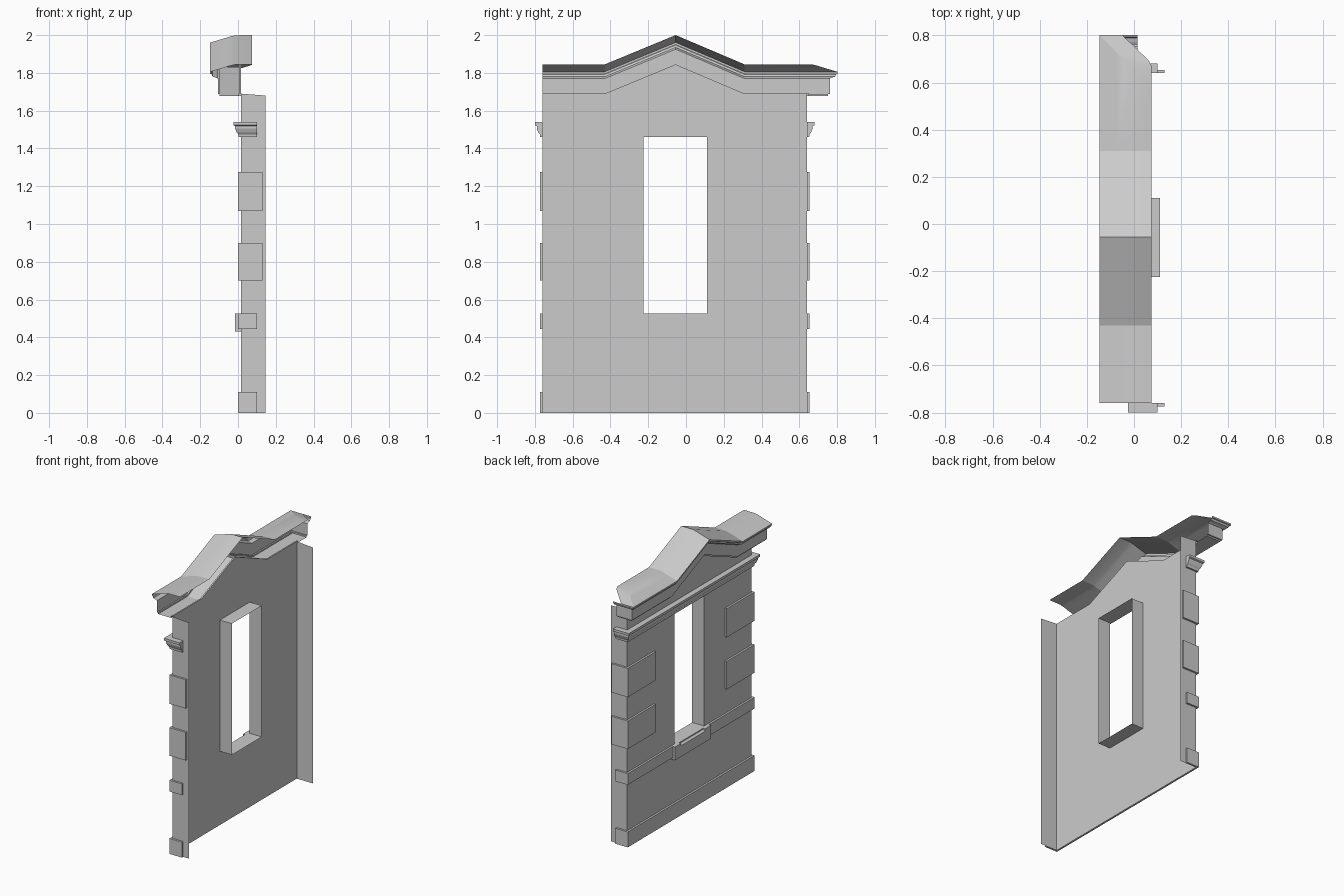
import bpy, math

if "Cube" in bpy.data.objects:
    bpy.data.objects.remove(bpy.data.objects["Cube"])

XF, Y0, Y1 = 0.015, -0.76, 0.64      # facade plane and wall ends
WY0, WY1, WZ0, WZ1 = -0.225, 0.11, 0.525, 1.46   # window opening
G0, GP, G1, LIFT = -0.43, -0.055, 0.31, 0.155    # gable feet, peak, rise
EAVE = 1.69


def make(name, verts, faces):
    me = bpy.data.meshes.new(name)
    me.from_pydata(verts, [], faces)
    me.validate()
    ob = bpy.data.objects.new(name, me)
    bpy.context.collection.objects.link(ob)
    return ob


def sweep(name, profile, stations, cap=True):
    """Sweep a (projection, height) profile through mitred stations."""
    n = len(profile)
    verts = [s(d, z) for s in stations for d, z in profile]
    faces = [(i * n + j, i * n + j + 1, (i + 1) * n + j + 1, (i + 1) * n + j)
             for i in range(len(stations) - 1) for j in range(n - 1)]
    if cap:
        last = (len(stations) - 1) * n
        faces += [tuple(reversed(range(n))), tuple(range(last, last + n))]
    return make(name, verts, faces)


def front(y, lift=0.0):
    return lambda d, z: (XF - d, y, z + lift)


def side_a(x):
    return lambda d, z: (x, Y0 - d, z)


def side_b(x):
    return lambda d, z: (x, Y1 + d, z)


def corner_a(d, z):
    return (XF - d, Y0 - d, z)


def corner_b(d, z):
    return (XF - d, Y1 + d, z)


def strip(d, z0, z1):
    return [(0, z0), (d, z0), (d, z1), (0, z1)]


# Gabled wall sheet with window opening
def gable_z(y):
    return EAVE + LIFT * max(0, min((y - G0) / (GP - G0), (G1 - y) / (G1 - GP)))


panels = [
    [(Y0, 0), (Y0, EAVE), (G0, EAVE), (WY0, gable_z(WY0)), (WY0, 0)],
    [(WY1, 0), (WY1, gable_z(WY1)), (G1, EAVE), (Y1, EAVE), (Y1, 0)],
    [(WY0, 0), (WY0, WZ0), (WY1, WZ0), (WY1, 0)],
    [(WY0, WZ1), (WY0, gable_z(WY0)), (GP, EAVE + LIFT),
     (WY1, gable_z(WY1)), (WY1, WZ1)],
]
verts, faces = [], []
for p in panels:
    faces.append(tuple(range(len(verts), len(verts) + len(p))))
    verts += [(XF, y, z) for y, z in p]
make("wall", verts, faces)

# Window reveal
ring = [(WY0, WZ0), (WY1, WZ0), (WY1, WZ1), (WY0, WZ1)]
make("window_reveal", [(x, y, z) for x in (XF, 0.11) for y, z in ring],
     [(i, (i + 1) % 4, (i + 1) % 4 + 4, i + 4) for i in range(4)])

# Wall end returns
for name, y, flip in (("left_return", Y0, False), ("right_return", Y1, True)):
    f = (0, 1, 2, 3)
    make(name, [(XF, y, 0), (0.145, y, 0), (0.145, y, 1.68), (XF, y, EAVE)],
         [f[::-1] if flip else f])

# Plinth, string course and lower cornice wrapping both ends
wrap = [side_a(0.1), corner_a, corner_b, side_b(0.1)]
sweep("plinth", strip(0.014, 0, 0.11), wrap)
sweep("string_course", strip(0.014, 0.445, WZ0), wrap)
sweep("lower_cornice", [(0, 1.46), (0.012, 1.46), (0.014, 1.475), (0.022, 1.485),
                        (0.03, 1.505), (0.03, 1.518), (0.04, 1.523),
                        (0.04, 1.54), (0, 1.54)], wrap)

# Corner blocks
for k, (z0, z1) in enumerate(((0.70, 0.90), (1.07, 1.275))):
    prof = strip(0.014, z0, z1)
    sweep(f"left_corner_block_{k}", prof, [side_a(0.13), corner_a, front(-0.46)])
    sweep(f"right_corner_block_{k}", prof, [front(0.34), corner_b, side_b(0.13)])

# Window sill with weathered centre between two lugs
sweep("sill_centre", [(0, 0.43), (0.03, 0.43), (0.03, 0.508), (0, WZ0)],
      [front(WY0 + 0.03), front(WY1 - 0.03)])
for name, a, b in (("sill_lug_left", -0.26, WY0 + 0.03),
                   ("sill_lug_right", WY1 - 0.03, 0.145)):
    sweep(name, strip(0.03, 0.43, WZ0), [front(a), front(b)])

# Raking eaves cornice, mitred round the right-hand end
run = [front(Y0), front(G0), front(GP, LIFT), front(G1), corner_b]
sweep("eaves_cornice", [(0, 1.69), (0.01, 1.69), (0.01, 1.677), (0.112, 1.677),
                        (0.112, 1.687), (0.122, 1.687), (0.122, 1.77),
                        (0.132, 1.775), (0.15, 1.78), (0.154, 1.792),
                        (0.162, 1.795), (0.162, 1.806)],
      run + [side_b(XF)], cap=False)


# Roof sheet, its return cut off diagonally
def roof_end(d, z):
    return (min(0.075, -0.05 + (0.162 - d) * 1.04), Y1 + d, z)


roof = sweep("roof", [(0.162, 1.806), (0.13, 1.815), (0.09, 1.827), (0.055, 1.838),
                      (0.03, 1.844), (-0.06, 1.845)], run + [roof_end], cap=False)
bpy.context.view_layer.objects.active = roof
roof.select_set(True)
bpy.ops.object.shade_smooth_by_angle(angle=math.radians(20))
